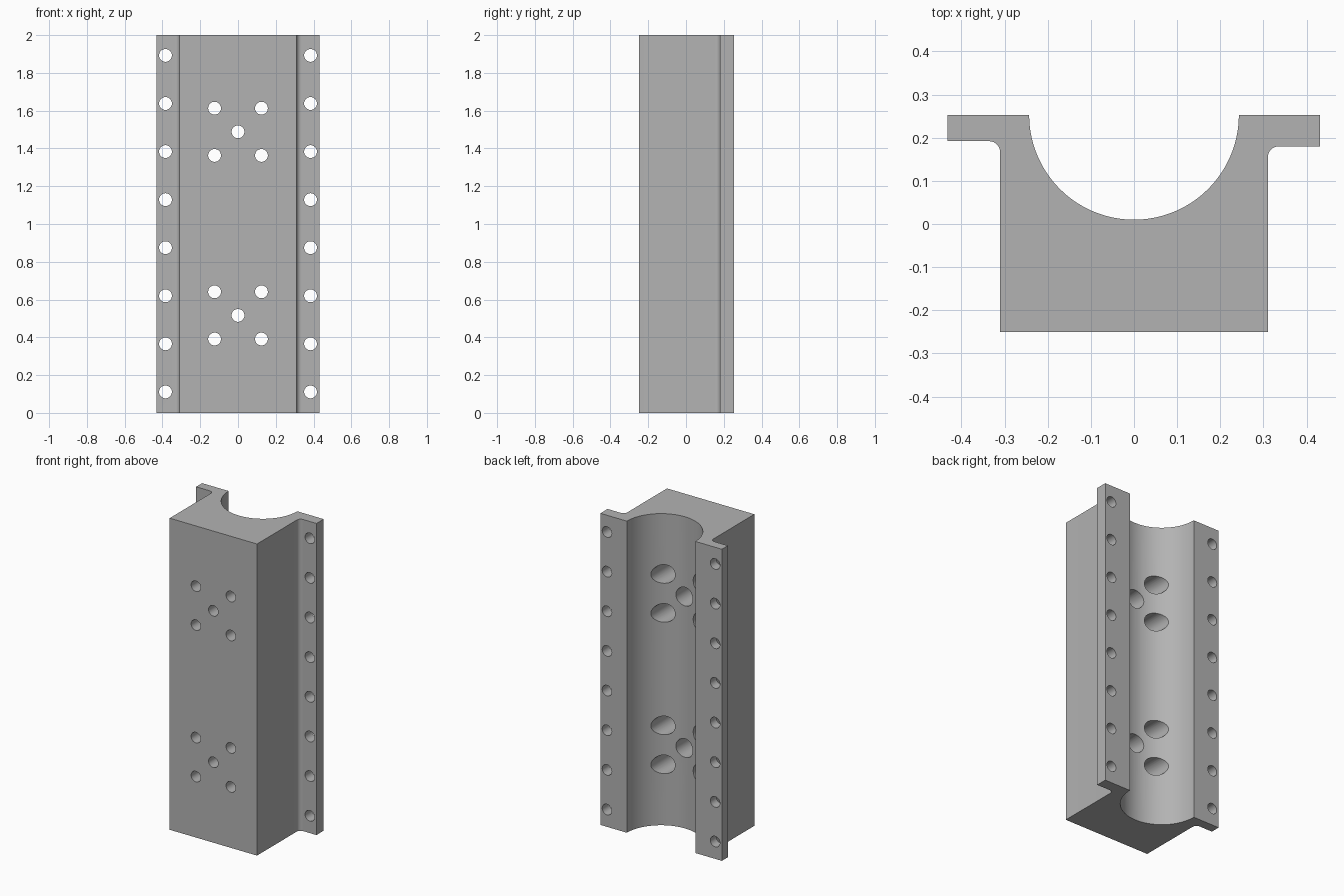
import bpy, bmesh
from math import sin, cos, pi, radians
from mathutils import Vector

cube = bpy.data.objects.get("Cube")
if cube:
    bpy.data.objects.remove(cube, do_unlink=True)

HEIGHT, BACK, FRONT = 2.0, 0.253, -0.25

grey = bpy.data.materials.new("machined grey")
grey.use_nodes = True
colour = (0.45, 0.45, 0.45, 1)
grey.diffuse_color = colour
grey.node_tree.nodes["Principled BSDF"].inputs["Base Color"].default_value = colour


def make_object(name, bm):
    bmesh.ops.recalc_face_normals(bm, faces=bm.faces)
    mesh = bpy.data.meshes.new(name)
    bm.to_mesh(mesh)
    bm.free()
    obj = bpy.data.objects.new(name, mesh)
    bpy.context.collection.objects.link(obj)
    mesh.materials.append(grey)
    return obj


def arc(cx, cy, r, start, end, steps):
    angles = [radians(start + (end - start) * i / steps) for i in range(steps + 1)]
    return [(cx + r * cos(a), cy + r * sin(a)) for a in angles]


def add_drill(bm, x, z, steps, sides=32):
    """Closed stepped cylinder along y; steps are (y, radius) pairs."""
    rings = [[bm.verts.new((x + r * cos(2 * pi * i / sides), y, z + r * sin(2 * pi * i / sides)))
              for i in range(sides)] for y, r in steps]
    for a, b in zip(rings, rings[1:]):
        for i in range(sides):
            j = (i + 1) % sides
            bm.faces.new((a[i], a[j], b[j], b[i]))
    bm.faces.new(rings[0])
    bm.faces.new(rings[-1])


# Block with side flanges, filleted corners and a half-round channel
fillet = 0.026
left_under, right_under = 0.18, 0.192
profile = [(-0.31, FRONT), (0.31, FRONT)]
profile += arc(0.31 + fillet, left_under - fillet, fillet, 180, 90, 8)
profile += [(0.431, left_under), (0.431, BACK)]
profile += arc(0, BACK, 0.243, 0, -180, 64)
profile += [(-0.432, BACK), (-0.432, right_under)]
profile += arc(-0.31 - fillet, right_under - fillet, fillet, 90, 0, 8)

bm = bmesh.new()
base = bm.faces.new([bm.verts.new((x, y, 0)) for x, y in profile])
top = bmesh.ops.extrude_face_region(bm, geom=[base])["geom"]
bmesh.ops.translate(bm, vec=Vector((0, 0, HEIGHT)),
                    verts=[v for v in top if isinstance(v, bmesh.types.BMVert)])
housing = make_object("channel_housing", bm)

# Flange holes and two groups of five counterbored holes
bm = bmesh.new()
for side in (-1, 1):
    for i in range(8):
        add_drill(bm, side * 0.384, 0.111 + 0.2545 * i, [(0.1, 0.034), (0.35, 0.034)])
counterbore = [(-0.35, 0.034), (-0.13, 0.034), (-0.13, 0.06), (0.35, 0.06)]
for z in (0.516, 1.488):
    for dx, dz in ((0, 0), (-1, -1), (-1, 1), (1, -1), (1, 1)):
        add_drill(bm, dx * 0.124, z + dz * 0.125, counterbore)
drills = make_object("hole_cutter", bm)
drills.hide_render = True

cut = housing.modifiers.new("holes", "BOOLEAN")
cut.operation = "DIFFERENCE"
cut.solver = "EXACT"
cut.object = drills

bpy.ops.object.select_all(action="DESELECT")
housing.select_set(True)
bpy.context.view_layer.objects.active = housing
bpy.ops.object.modifier_apply(modifier=cut.name)
bpy.data.objects.remove(drills, do_unlink=True)
bpy.ops.object.shade_smooth_by_angle(angle=radians(30))
